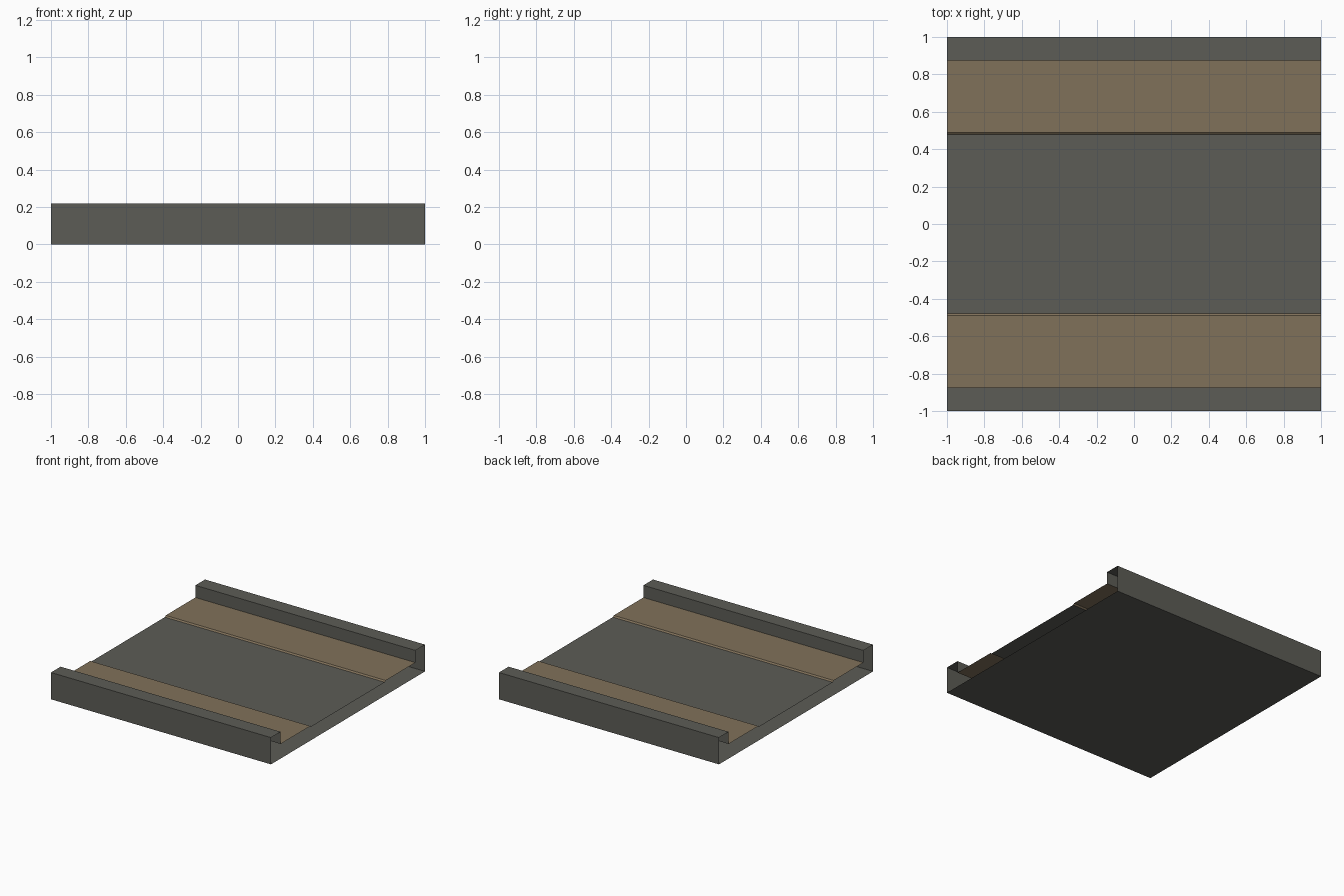
import bpy

if "Cube" in bpy.data.objects:
    bpy.data.objects.remove(bpy.data.objects["Cube"])


def material(name, rgb):
    m = bpy.data.materials.new(name)
    m.diffuse_color = (*rgb, 1.0)
    m.use_nodes = True
    m.node_tree.nodes["Principled BSDF"].inputs["Base Color"].default_value = m.diffuse_color
    return m


grey = material("dark_grey", (0.107, 0.107, 0.093))
brown = material("dusty_brown", (0.216, 0.165, 0.102))

HALF = 1.0       # half length and half width
RAIL_IN = 0.875  # inner face of the raised side rails
RAIL_TOP = 0.22
WALK_Z = 0.12    # brown strip height
DECK_Z = 0.11    # centre deck height
DECK_Y = 0.478   # half width of the centre deck


def ribbon(name, profile, mat):
    """Open sheet: sweep a (y, z) profile along the whole x length."""
    verts = [(x, y, z) for y, z in profile for x in (-HALF, HALF)]
    faces = [(2 * i, 2 * i + 1, 2 * i + 3, 2 * i + 2) for i in range(len(profile) - 1)]
    mesh = bpy.data.meshes.new(name)
    mesh.from_pydata(verts, [], faces)
    mesh.materials.append(mat)
    ob = bpy.data.objects.new(name, mesh)
    bpy.context.collection.objects.link(ob)
    return ob


# Open-ended shell: rails, outer walls and underside in one folded sheet
side = [(RAIL_IN, WALK_Z), (RAIL_IN, RAIL_TOP), (HALF, RAIL_TOP), (HALF, 0.0)]
ribbon("outer_shell", side + [(-y, z) for y, z in reversed(side)], grey)

# Centre deck
ribbon("centre_deck", [(-DECK_Y, DECK_Z), (DECK_Y, DECK_Z)], grey)

# Raised side strips with a small sloped inner edge
strip = [(DECK_Y, DECK_Z), (DECK_Y + 0.012, WALK_Z), (RAIL_IN, WALK_Z)]
ribbon("back_strip", strip, brown)
ribbon("front_strip", [(-y, z) for y, z in reversed(strip)], brown)
